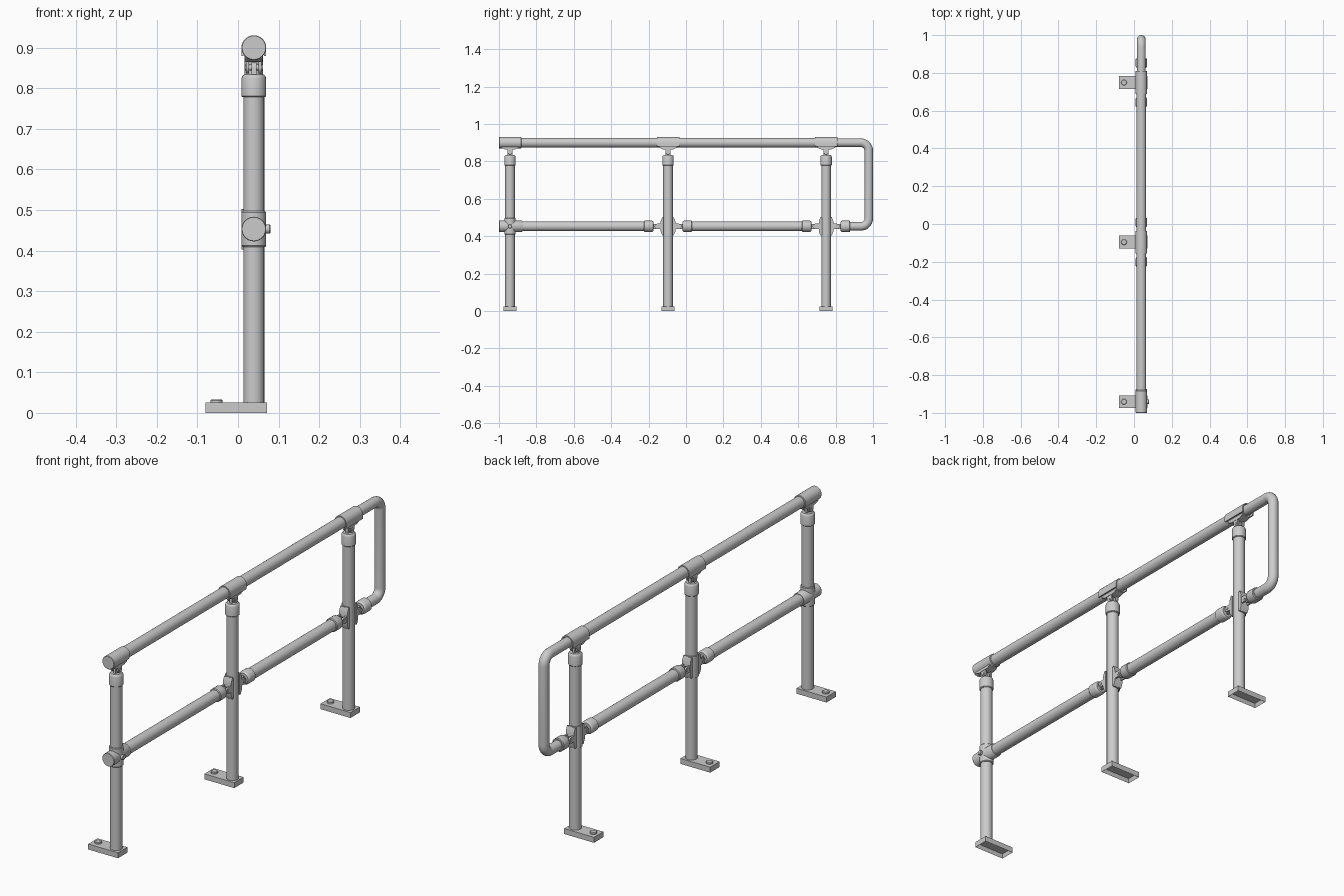
import bpy, bmesh
from math import radians, sin, cos, pi
from mathutils import Vector as V

if "Cube" in bpy.data.objects:
    bpy.data.objects.remove(bpy.data.objects["Cube"])

X, ZT, ZM = 0.039, 0.90, 0.453        # rail plane, top rail and mid rail heights
POSTS = [-0.941, -0.096, 0.749]
R, RS = 0.0258, 0.0305                # pipe and sleeve radii
AX, AY, AZ = V((1, 0, 0)), V((0, 1, 0)), V((0, 0, 1))


def finish(name, bm):
    bmesh.ops.recalc_face_normals(bm, faces=bm.faces)
    me = bpy.data.meshes.new(name)
    bm.to_mesh(me)
    bm.free()
    ob = bpy.data.objects.new(name, me)
    bpy.context.collection.objects.link(ob)
    bpy.ops.object.select_all(action='DESELECT')
    ob.select_set(True)
    bpy.context.view_layer.objects.active = ob
    bpy.ops.object.shade_smooth_by_angle(angle=radians(32))
    return ob


def sweep(name, rings):
    """Capped skin over rings of equal vertex count."""
    bm = bmesh.new()
    rs = [[bm.verts.new(p) for p in ring] for ring in rings]
    n = len(rs[0])
    for a, b in zip(rs, rs[1:]):
        for i in range(n):
            bm.faces.new((a[i], a[(i + 1) % n], b[(i + 1) % n], b[i]))
    bm.faces.new(rs[0])
    bm.faces.new(rs[-1])
    return finish(name, bm)


def lathe(name, origin, d, prof, n=24):
    """Turned part: prof is (distance along d, radius)."""
    u = AX if abs(d.x) < 0.5 else AY
    w = d.cross(u)
    return sweep(name, [[V(origin) + d * t + (u * cos(2 * pi * i / n) + w * sin(2 * pi * i / n)) * r
                         for i in range(n)] for t, r in prof])


def prism(name, origin, u, v, pts, depth):
    """2D profile in the u, v plane, extruded symmetrically."""
    w = u.cross(v) * depth / 2
    return sweep(name, [[V(origin) + u * a + v * b + w * s for a, b in pts] for s in (-1, 1)])


def clip(name, c, along, open_dir, length, ext=0.02):
    """U-shaped saddle wrapping a pipe, open on one side."""
    v = along.cross(open_dir)
    arc = [radians(90 + 180 * i / 14) for i in range(15)]
    outer = [(RS * cos(a), RS * sin(a)) for a in arc]
    inner = [(0.0255 * cos(a), 0.0255 * sin(a)) for a in reversed(arc)]
    pts = [(ext, RS)] + outer + [(ext, -RS), (ext, -0.0255)] + inner + [(ext, 0.0255)]
    prism(name, c, open_dir, v, pts, length)


def lug(name, pivot, d, length, xoff, thick, r):
    """Plate with a rounded end at the pivot; tail reaches back against d."""
    v = d.cross(AX)
    pts = [(r * cos(a), r * sin(a)) for a in [radians(-90 + 15 * i) for i in range(13)]]
    prism(name, V(pivot) + AX * xoff, d, v, pts + [(-length, r), (-length, -r)], thick)


def joint(name, c, d, base, pivot, socket, length):
    """Swivel joint: foot block, fork, pin, tongue and pipe socket along d from c."""
    c = V(c)
    v = d.cross(AX)
    prism(name + "_foot", c, d, v, [(base - 0.016, -0.047), (base - 0.008, -0.047), (base, -0.028),
                                    (base, 0.028), (base - 0.008, 0.047), (base - 0.016, 0.047)], 0.042)
    p = c + d * pivot
    for i, s in enumerate((-1, 1)):
        lug(f"{name}_fork_{i}", p, d, pivot - base + 0.004, s * 0.0155, 0.008, 0.014)
    lug(name + "_tongue", p, -d, socket - pivot + 0.004, 0, 0.012, 0.013)
    lathe(name + "_pin", p - AX * 0.022, AX, [(0, 0.007), (0.044, 0.007)], 16)
    lathe(name + "_socket", c, d, [(socket, 0.024), (socket + 0.004, 0.0285), (socket + 0.01, RS),
                                   (socket + length - 0.003, RS), (socket + length, 0.0275)])


# posts with hollow base plates, bolts, and top joints
for k, y in enumerate(POSTS):
    lathe(f"post_{k}", (X, y, 0.02), AZ, [(0, R), (0.80, R)])
    bm = bmesh.new()
    bmesh.ops.create_cube(bm, size=1)
    for vt in bm.verts:
        vt.co = V((vt.co.x * 0.152 - 0.004, vt.co.y * 0.068 + y, vt.co.z * 0.025 + 0.0125))
    bottom = [f for f in bm.faces if f.normal.z < -0.5 or f.calc_center_median().z < 0.001]
    bmesh.ops.inset_region(bm, faces=bottom, thickness=0.008)
    for vt in bottom[0].verts:
        vt.co.z = 0.018
    finish(f"base_plate_{k}", bm)
    lathe(f"base_bolt_{k}", (-0.053, y, 0.02), AZ, [(0, 0.015), (0.011, 0.015), (0.013, 0.013)], 20)
    joint(f"top_joint_{k}", (X, y, ZT), -AZ, 0.035, 0.049, 0.066, 0.056)
    if k:
        clip(f"top_saddle_{k}", (X, y, ZT), AY, -AZ, 0.12)
        clip(f"mid_clamp_{k}", (X, y, ZM), AZ, AX, 0.10)
        for s in (-1, 1):
            side = "front" if s < 0 else "back"
            joint(f"mid_joint_{k}_{side}", (X, y, ZM), AY * s, 0.039, 0.058, 0.078, 0.05)

# closed end sleeve and cross fitting on the first post
y0 = POSTS[0]
lathe("top_end_sleeve", (X, -1, ZT), AY, [(0, 0.029), (0.002, RS), (0.117, RS), (0.12, 0.028)])
lathe("cross_fitting_rail", (X, -1, ZM), AY, [(0, 0.029), (0.002, RS), (0.122, RS), (0.126, 0.028)])
lathe("cross_fitting_post", (X, y0, ZM - 0.044), AZ, [(0, 0.028), (0.003, RS), (0.085, RS), (0.088, 0.028)])
lathe("cross_fitting_screw", (X, y0, ZM), AX, [(0, 0.011), (0.039, 0.011), (0.041, 0.009)], 16)

# straight rails
for name, a, b, z in (("top_rail", -0.995, 0.80, ZT),
                      ("mid_rail_front", -0.90, POSTS[1] - 0.10, ZM),
                      ("mid_rail_back", POSTS[1] + 0.10, POSTS[2] - 0.10, ZM)):
    lathe(name, (X, a, z), AY, [(0, R), (b - a, R)])

# end loop joining top and mid rails
RL, B, YE = 0.0228, 0.042, 0.9772
path = [(0.79, ZT, 0)]
for cz, a0 in ((ZT - B, 90), (ZM + B, 0)):
    for i in range(9):
        a = radians(a0 - 90 * i / 8)
        path.append((YE - B + B * cos(a), cz + B * sin(a), a))
path = [(0.79, ZT, pi / 2)] + path[1:] + [(POSTS[2] + 0.10, ZM, -pi / 2)]
rings = []
for y, z, a in path:
    out = V((0, cos(a), sin(a)))
    rings.append([V((X, y, z)) + (AX * cos(t) + out * sin(t)) * RL
                  for t in [2 * pi * i / 24 for i in range(24)]])
sweep("end_loop", rings)
